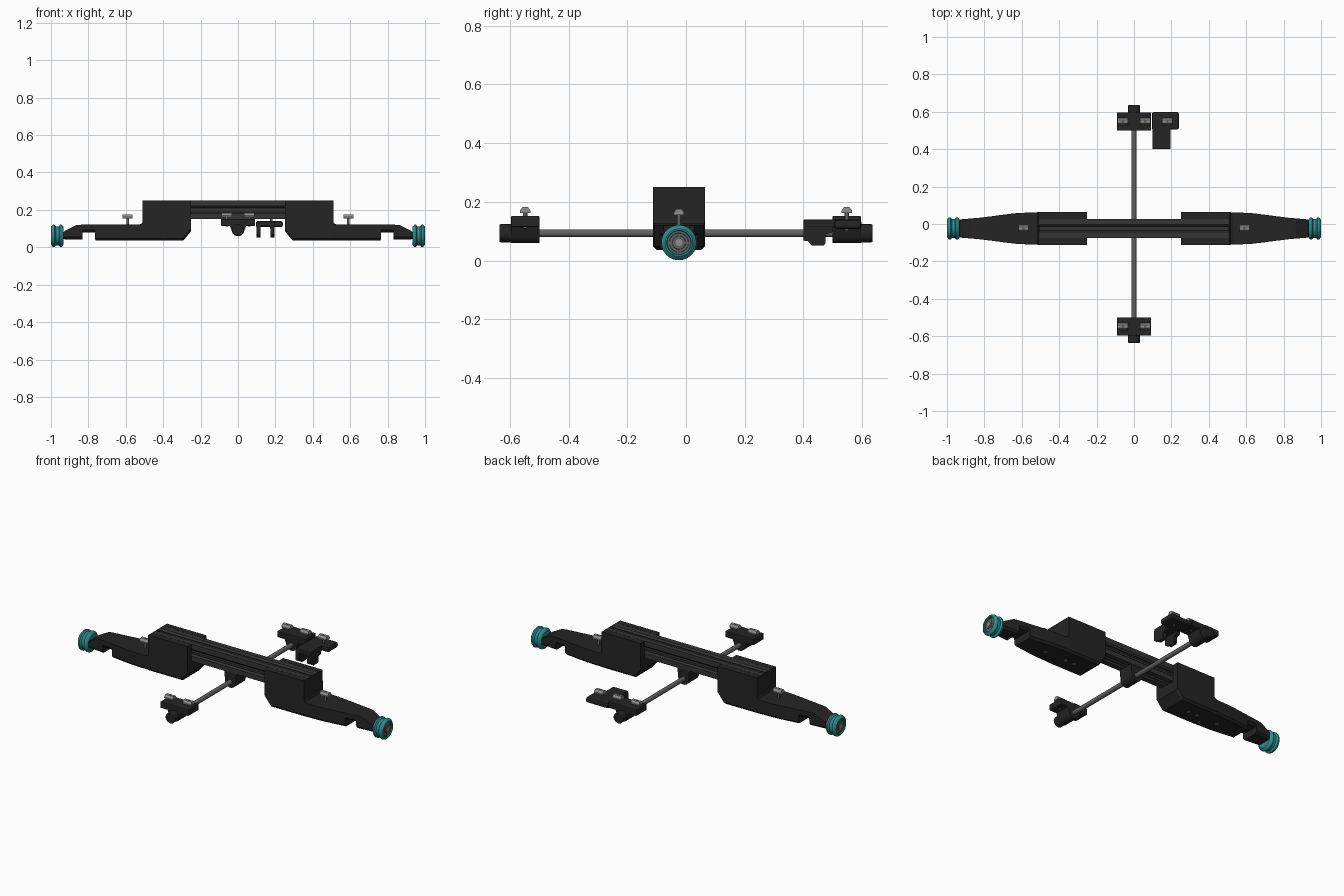
import bpy, bmesh, math

if "Cube" in bpy.data.objects:
    bpy.data.objects.remove(bpy.data.objects["Cube"])

CY = -0.024   # y of the main beam
ROD_Z = 0.093


def mat(name, c):
    m = bpy.data.materials.new(name)
    m.diffuse_color = (*c, 1)
    m.use_nodes = True
    m.node_tree.nodes["Principled BSDF"].inputs["Base Color"].default_value = m.diffuse_color
    return m


BLACK = mat("black_plastic", (0.018, 0.018, 0.018))
BEAM = mat("black_metal", (0.035, 0.035, 0.035))
STEEL = mat("steel", (0.28, 0.28, 0.28))
GREY = mat("dark_steel", (0.12, 0.12, 0.12))
TEAL = mat("teal", (0.03, 0.26, 0.28))


def loft(name, rings, material, smooth=False, bevel=0):
    """Skin equal-length closed rings and cap both ends."""
    bm = bmesh.new()
    vs = [[bm.verts.new(p) for p in r] for r in rings]
    n = len(rings[0])
    for a, b in zip(vs, vs[1:]):
        for i in range(n):
            bm.faces.new((a[i], a[(i + 1) % n], b[(i + 1) % n], b[i]))
    bm.faces.new(vs[0])
    bm.faces.new(vs[-1])
    bmesh.ops.recalc_face_normals(bm, faces=bm.faces)
    me = bpy.data.meshes.new(name)
    bm.to_mesh(me)
    bm.free()
    ob = bpy.data.objects.new(name, me)
    bpy.context.collection.objects.link(ob)
    me.materials.append(material)
    if bevel:
        m = ob.modifiers.new("bevel", "BEVEL")
        m.width, m.segments = bevel, 2
    if smooth:
        bpy.ops.object.select_all(action="DESELECT")
        ob.select_set(True)
        bpy.context.view_layer.objects.active = ob
        bpy.ops.object.shade_smooth_by_angle(angle=math.radians(35))
    return ob


def prism(name, pts, axis, a, b, material, **kw):
    """Extrude a 2D profile along an axis from a to b."""
    def put(u, v, t):
        return {"x": (t, u, v), "y": (u, t, v), "z": (u, v, t)}[axis]
    return loft(name, [[put(u, v, t) for u, v in pts] for t in (a, b)], material, **kw)


def box(name, x0, x1, y0, y1, z0, z1, material, **kw):
    return prism(name, [(x0, y0), (x1, y0), (x1, y1), (x0, y1)], "z", z0, z1, material, **kw)


def circle(u, v, r, n=24):
    return [(u + r * math.cos(2 * math.pi * i / n), v + r * math.sin(2 * math.pi * i / n))
            for i in range(n)]


def lathe_x(name, profile, sx, cy, cz, material, n=40):
    rings = [[(sx * x, u, v) for u, v in circle(cy, cz, r, n)] for x, r in profile]
    return loft(name, rings, material, smooth=True)


def cut(ob, cutter):
    m = ob.modifiers.new("cut", "BOOLEAN")
    m.operation, m.object, m.solver = "DIFFERENCE", cutter, "EXACT"
    bpy.context.view_layer.objects.active = ob
    bpy.ops.object.modifier_apply(modifier="cut")
    bpy.data.objects.remove(cutter)


def slot_nut(name, x, y, z0, z):
    """Screw stem with a domed sliding nut on top."""
    prism(name + "_screw", circle(x, y, 0.007, 12), "z", z0, z + 0.021, GREY, smooth=True)
    dome = [(-0.018, 0), (0.018, 0), (0.018, 0.008), (0.009, 0.02), (-0.009, 0.02), (-0.018, 0.008)]
    prism(name, [(y + u, z + v) for u, v in dome], "x", x - 0.027, x + 0.027, STEEL)


# Slotted square beam
side = [(-0.05, 0.05), (-0.02, 0.05), (-0.011, 0.041), (-0.011, 0.037), (-0.026, 0.037),
        (-0.012, 0.023), (0.012, 0.023), (0.026, 0.037), (0.011, 0.037), (0.011, 0.041), (0.02, 0.05)]
section = []
for k in range(4):
    c, s = round(math.cos(k * math.pi / 2)), round(math.sin(k * math.pi / 2))
    section += [(CY + u * c + v * s, 0.2 - u * s + v * c) for u, v in side]
prism("slotted_beam", section, "x", -0.506, 0.506, BEAM)

# End arms: x, top z, bottom z, half width
stations = [(0.252, 0.25, 0.085, 0.088), (0.292, 0.25, 0.036, 0.088), (0.51, 0.25, 0.036, 0.088),
            (0.511, 0.135, 0.036, 0.088), (0.516, 0.126, 0.036, 0.087), (0.53, 0.121, 0.036, 0.086),
            (0.62, 0.121, 0.036, 0.083), (0.69, 0.121, 0.036, 0.075), (0.763, 0.121, 0.036, 0.065),
            (0.765, 0.121, 0.08, 0.065), (0.83, 0.121, 0.08, 0.057), (0.832, 0.121, 0.042, 0.057),
            (0.865, 0.119, 0.042, 0.054), (0.925, 0.088, 0.042, 0.049), (0.935, 0.078, 0.046, 0.045)]
for sx, tag in ((-1, "left"), (1, "right")):
    rings = []
    for x, zt, zb, w in stations:
        c = 0.012
        rings.append([(sx * x, CY + u, z) for u, z in (
            (-w, zt), (w, zt), (w, zb + c), (w - c, zb), (c - w, zb), (-w, zb + c))])
    arm = loft(tag + "_arm", rings, BLACK)
    xa, xb = sorted((sx * 0.2, sx * 0.506))
    cut(arm, box("channel_cutter", xa, xb, CY - 0.051, CY + 0.051, 0.149, 0.3, BLACK))
    for hx in (0.40, 0.46, 0.60):
        cut(arm, prism("hole_cutter", circle(sx * hx, CY, 0.016, 16), "z", 0, 0.06, BLACK))
    slot_nut(tag + "_arm_nut", sx * 0.59, CY, 0.05, 0.155)

    # Grooved wheel with bearing and axle
    tyre = [(0.932, 0.036), (0.932, 0.047), (0.941, 0.058), (0.945, 0.06), (0.951, 0.06),
            (0.958, 0.051), (0.974, 0.051), (0.981, 0.06), (0.987, 0.06), (0.991, 0.058),
            (1.0, 0.047), (1.0, 0.042), (0.992, 0.04)]
    lathe_x(tag + "_wheel", tyre, sx, CY, 0.061, TEAL)
    bearing = [(0.95, 0.038), (0.996, 0.038), (0.996, 0.033), (0.9935, 0.032),
               (0.9935, 0.023), (0.996, 0.022), (0.996, 0.012)]
    lathe_x(tag + "_bearing", bearing, sx, CY, 0.061, GREY)
    lathe_x(tag + "_axle", [(0.91, 0.012), (0.998, 0.012), (0.9985, 0.009)], sx, CY, 0.061, STEEL, 20)

# Cross rod
prism("cross_rod", circle(0, ROD_Z, 0.0135), "y", -0.6, 0.6, GREY, smooth=True)


def lobe(w, z_top, r=0.034):
    """Rounded drop-shaped clamp around the rod."""
    arc = [(r * math.cos(a), ROD_Z + r * math.sin(a))
           for a in (math.radians(190 + 160 * i / 12) for i in range(13))]
    return [(w, z_top), (-w, z_top)] + arc


# Centre clamp hanging under the beam
prism("centre_clamp", lobe(0.04, 0.151), "y", CY - 0.048, CY + 0.048, BLACK, smooth=True)

# Rod end blocks
for sy, tag in ((-1, "front"), (1, "back")):
    y0, y1 = sorted((sy * 0.5, sy * 0.596))
    box(tag + "_end_block", -0.092, 0.092, y0, y1, 0.115, 0.152, BLACK, bevel=0.003)
    prism(tag + "_end_clamp", lobe(0.045, 0.118), "y", y0, y1, BLACK, smooth=True)
    y0, y1 = sorted((sy * 0.59, sy * 0.636))
    prism(tag + "_rod_cap", circle(0, ROD_Z, 0.031), "y", y0, y1, BLACK, smooth=True, bevel=0.004)
    for x, n in ((-0.06, "left"), (0.06, "right")):
        slot_nut(f"{tag}_{n}_block_nut", x, sy * 0.548, 0.11, 0.162)

# Holder block beside the back end block, with two hanging prongs
box("holder_block", 0.095, 0.24, 0.505, 0.598, 0.108, 0.14, BLACK, bevel=0.01)
box("holder_tongue", 0.098, 0.196, 0.40, 0.52, 0.112, 0.14, BLACK, bevel=0.005)
prong = [(0.40, 0.13), (0.40, 0.068), (0.415, 0.066), (0.428, 0.052), (0.47, 0.052),
         (0.476, 0.06), (0.476, 0.09), (0.498, 0.095), (0.505, 0.13)]
for x, n in ((0.109, "left"), (0.184, "right")):
    prism(n + "_prong", prong, "x", x - 0.011, x + 0.011, BLACK)
slot_nut("holder_nut", 0.178, 0.548, 0.10, 0.162)
